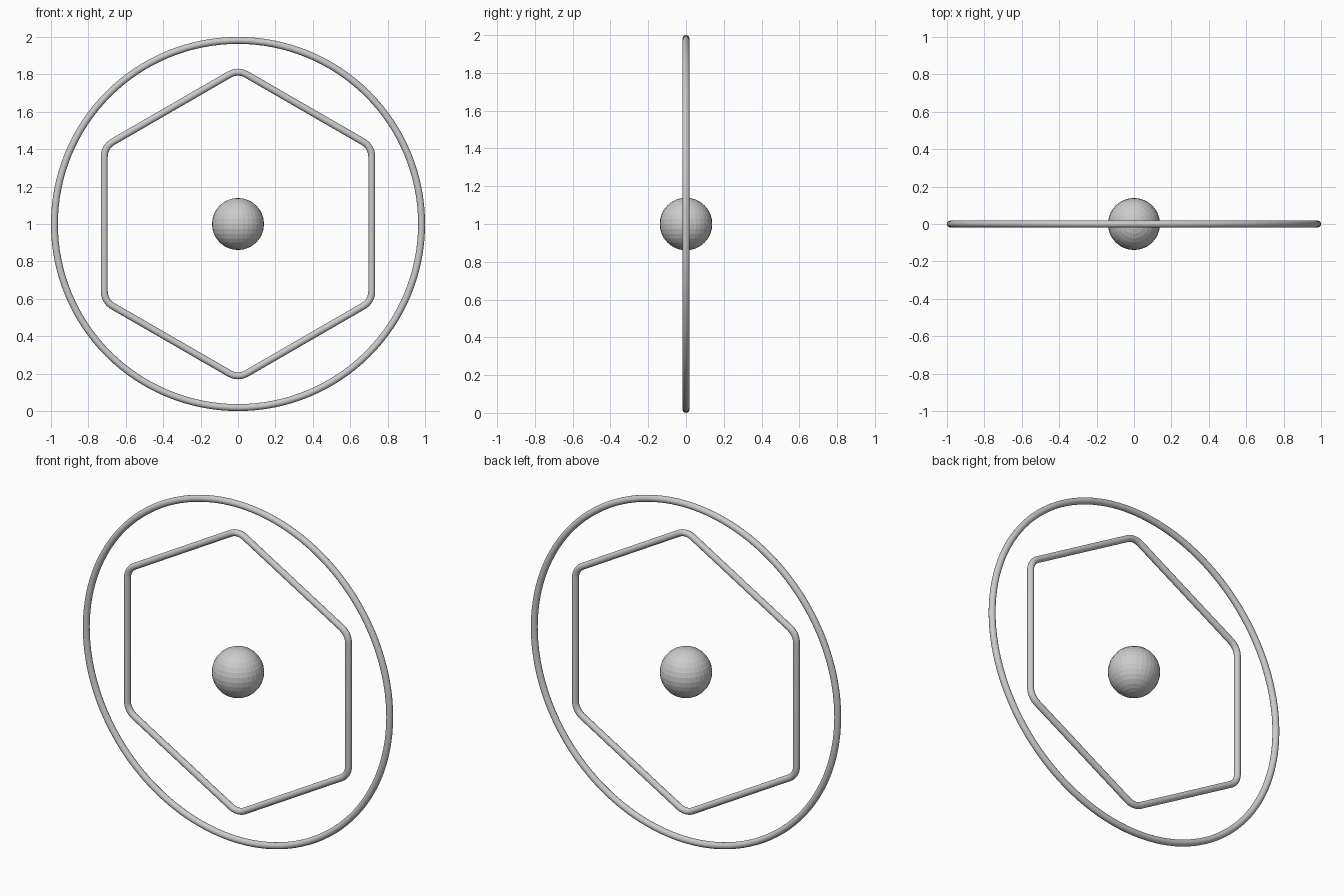
import bpy
from math import sin, cos, pi, radians

if "Cube" in bpy.data.objects:
    bpy.data.objects.remove(bpy.data.objects["Cube"])

TUBE = 0.0185
CENTRE = (0, 0, 1)


def smooth(obj):
    for p in obj.data.polygons:
        p.use_smooth = True


# Outer ring, upright and facing the front
bpy.ops.mesh.primitive_torus_add(location=CENTRE, rotation=(pi / 2, 0, 0),
                                 major_radius=1 - TUBE, minor_radius=TUBE,
                                 major_segments=128, minor_segments=16)
ring = bpy.context.object
ring.name = "outer_ring"
smooth(ring)

# Hexagonal frame: rounded path swept with a round bevel
APOTHEM, FILLET, STEPS = 0.715, 0.09, 8
path = []
for k in range(6):
    a = radians(90 + 60 * k)
    d = (APOTHEM - FILLET) / cos(pi / 6)
    for s in range(STEPS + 1):
        b = a + radians(-30 + 60 * s / STEPS)
        path.append((d * cos(a) + FILLET * cos(b), 0,
                     d * sin(a) + FILLET * sin(b), 1))

curve = bpy.data.curves.new("hexagon_frame", 'CURVE')
curve.dimensions = '3D'
curve.bevel_depth = TUBE
curve.bevel_resolution = 6
spline = curve.splines.new('POLY')
spline.points.add(len(path) - 1)
for pt, co in zip(spline.points, path):
    pt.co = co
spline.use_cyclic_u = True
frame = bpy.data.objects.new("hexagon_frame", curve)
frame.location = CENTRE
bpy.context.collection.objects.link(frame)
bpy.ops.object.select_all(action='DESELECT')
frame.select_set(True)
bpy.context.view_layer.objects.active = frame
bpy.ops.object.convert(target='MESH')
smooth(bpy.context.object)

# Central ball with flat facets
bpy.ops.mesh.primitive_uv_sphere_add(segments=32, ring_count=16,
                                     radius=0.139, location=CENTRE)
bpy.context.object.name = "centre_ball"
